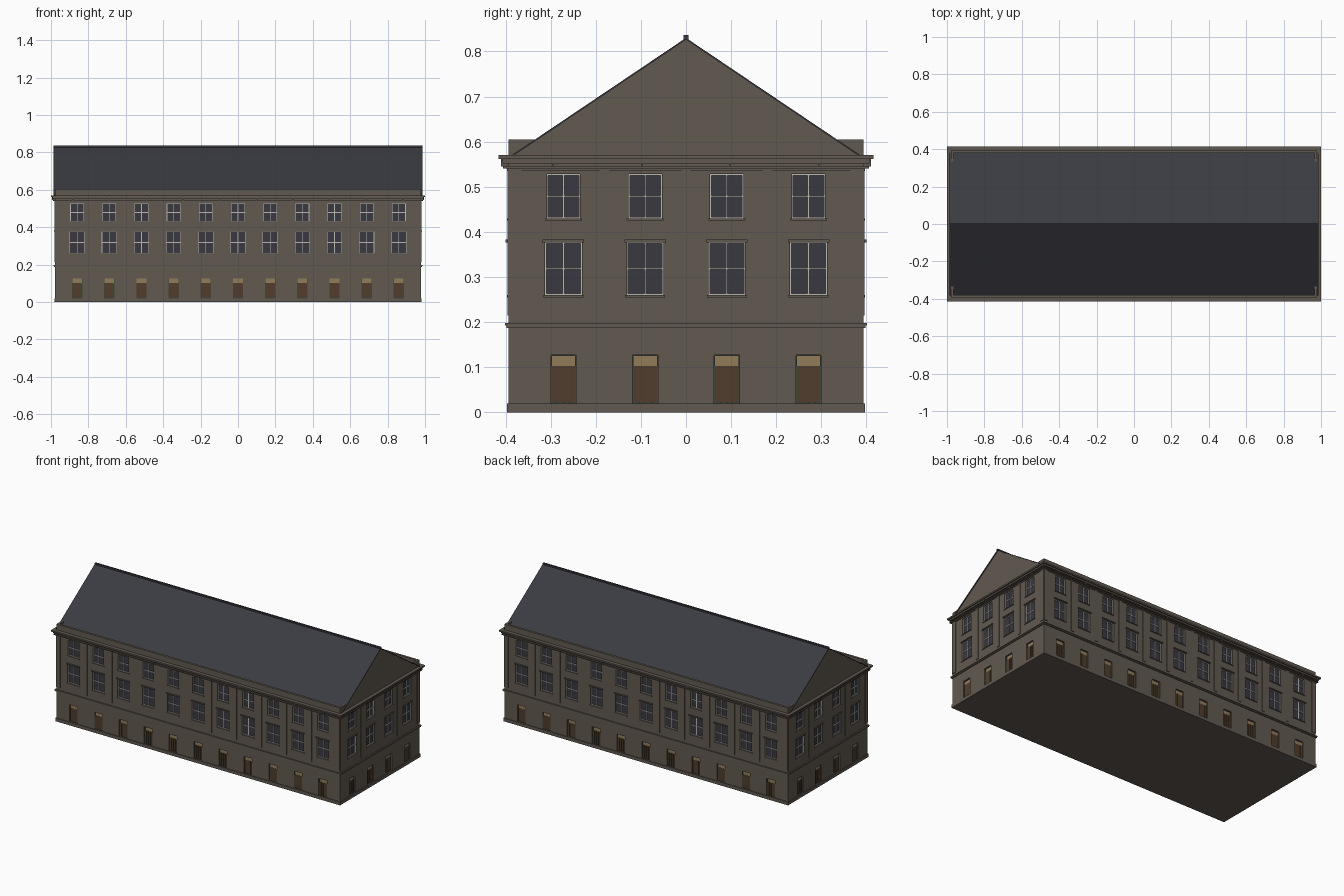
import bpy, bmesh
from math import pi
from mathutils import Matrix, Vector

if "Cube" in bpy.data.objects:
    bpy.data.objects.remove(bpy.data.objects["Cube"])

HX, HY = 0.978, 0.393      # half size of the walls
RECESS = 0.012


def material(name, rgb):
    m = bpy.data.materials.new(name)
    m.use_nodes = True
    m.diffuse_color = (*rgb, 1)
    bsdf = m.node_tree.nodes["Principled BSDF"]
    bsdf.inputs["Base Color"].default_value = (*rgb, 1)
    bsdf.inputs["Roughness"].default_value = 0.8
    return m


stone = material("brown stone", (0.12, 0.1, 0.08))
slate = material("dark slate", (0.043, 0.044, 0.055))
glass = material("dark glass", (0.042, 0.04, 0.052))
paint = material("pale frame paint", (0.5, 0.48, 0.43))
wood = material("door wood", (0.08, 0.048, 0.026))
tan = material("tan transom", (0.29, 0.2, 0.1))
green = material("green door frame", (0.045, 0.065, 0.05))

parts = {}


def box(part, mat, u, d, z, frame=Matrix()):
    """Add a box spanning the ranges u (along), d (depth) and z to a part."""
    bm = parts.setdefault(part, (bmesh.new(), mat))[0]
    centre = Vector([(a + b) / 2 for a, b in (u, d, z)])
    size = [b - a for a, b in (u, d, z)]
    bmesh.ops.create_cube(bm, size=1, matrix=frame @ Matrix.Translation(centre) @ Matrix.Diagonal((*size, 1)))


def band(part, grow, z0, z1):
    """A slab running round the whole building, standing out from the walls."""
    box(part, stone, (-HX - grow, HX + grow), (-HY - grow, HY + grow), (z0, z1))


def prism(part, mat, profile, half):
    """Extrude a y-z profile along x."""
    bm = parts.setdefault(part, (bmesh.new(), mat))[0]
    face = bm.faces.new([bm.verts.new((-half, y, z)) for y, z in profile])
    new = bmesh.ops.extrude_face_region(bm, geom=[face])["geom"]
    bmesh.ops.translate(bm, vec=(2 * half, 0, 0), verts=[g for g in new if isinstance(g, bmesh.types.BMVert)])
    bmesh.ops.recalc_face_normals(bm, faces=bm.faces)


def finish(part):
    bm, mat = parts[part]
    mesh = bpy.data.meshes.new(part)
    bm.to_mesh(mesh)
    bm.free()
    mesh.materials.append(mat)
    obj = bpy.data.objects.new(part, mesh)
    bpy.context.collection.objects.link(obj)
    return obj


def frame_border(part, mat, u, w, z0, z1, t, d, m):
    """Four thin strips round an opening."""
    for s in (-1, 1):
        e = u + s * (w / 2 - t / 2)
        box(part, mat, (e - t / 2, e + t / 2), d, (z0, z1), m)
    box(part, mat, (u - w / 2, u + w / 2), d, (z0, z0 + t), m)
    box(part, mat, (u - w / 2, u + w / 2), d, (z1 - t, z1), m)


def window(u, w, z0, z1, m):
    box("opening_cutters", stone, (u - w / 2, u + w / 2), (-0.05, RECESS), (z0, z1), m)
    box("window_glass", glass, (u - w / 2, u + w / 2), (RECESS - 0.003, RECESS + 0.002), (z0, z1), m)
    depth = (RECESS - 0.007, RECESS)
    frame_border("window_frames", paint, u, w, z0, z1, 0.003, depth, m)
    mid = (z0 + z1) / 2
    box("window_frames", paint, (u - 0.002, u + 0.002), depth, (z0, z1), m)
    box("window_frames", paint, (u - w / 2, u + w / 2), depth, (mid - 0.002, mid + 0.002), m)
    box("window_sills", stone, (u - w / 2 - 0.004, u + w / 2 + 0.004), (-0.004, 0.002), (z0 - 0.005, z0), m)


def door(u, m):
    w, z0, z1, split = 0.056, 0.02, 0.127, 0.103
    box("opening_cutters", stone, (u - w / 2, u + w / 2), (-0.05, RECESS), (z0, z1), m)
    box("door_transoms", tan, (u - w / 2, u + w / 2), (RECESS - 0.004, RECESS + 0.002), (split, z1), m)
    box("door_backs", wood, (u - w / 2, u + w / 2), (RECESS - 0.003, RECESS + 0.002), (z0, split), m)
    plank = w / 4
    for i in range(4):
        p = u - w / 2 + i * plank
        box("door_planks", wood, (p + 0.001, p + plank - 0.001), (RECESS - 0.006, RECESS), (z0, split), m)
    frame_border("door_frames", green, u, w, z0, z1, 0.002, (RECESS - 0.008, RECESS), m)


# Facades: local x runs along the wall, local y points inwards
for side in range(4):
    long_side = side % 2 == 0
    dist, half = (HY, HX) if long_side else (HX, HY)
    count, step = (11, 0.172) if long_side else (4, 0.181)
    m = Matrix.Rotation(side * pi / 2, 4, 'Z') @ Matrix.Translation((0, -dist, 0))
    for i in range(count):
        u = (i - (count - 1) / 2) * step
        window(u, 0.074, 0.43, 0.528, m)
        window(u, 0.081, 0.26, 0.377, m)
        box("window_lintels", stone, (u - 0.046, u + 0.046), (-0.007, 0.002), (0.377, 0.383), m)
        door(u, m)
        # Pilaster strips between the bays
        if i:
            p = u - step / 2
            box("pilasters", stone, (p - 0.01, p + 0.01), (-0.003, 0.002), (0.215, 0.535), m)
    for s in (-1, 1):
        e = s * (half - 0.014)
        box("pilasters", stone, (e - 0.014, e + 0.014), (-0.003, 0.002), (0.215, 0.535), m)
    # Cornice brackets
    brackets = 10 if long_side else 4
    for i in range(brackets):
        b = (i - (brackets - 1) / 2) * 0.196
        box("cornice_brackets", stone, (b - 0.002, b + 0.002), (-0.017, 0.002), (0.545, 0.561), m)
    # Parapet wall
    box("parapet", stone, (-half, half), (0, 0.014), (0.565, 0.605), m)

# Bands round the building
band("plinth", 0.004, 0, 0.02)
band("string_course", 0.005, 0.187, 0.193)
band("string_course", 0.008, 0.193, 0.198)
band("cornice", 0.004, 0.535, 0.54)
band("cornice", 0.012, 0.54, 0.546)
band("cornice", 0.014, 0.552, 0.561)
band("cornice", 0.022, 0.561, 0.57)

# Gable body and slate roof
prism("gables", stone, [(-0.388, 0.565), (0.388, 0.565), (0, 0.826)], HX + 0.002)
prism("roof", slate, [(-0.385, 0.571), (0, 0.83), (0.385, 0.571), (0.385, 0.567), (0, 0.826), (-0.385, 0.567)], HX + 0.008)
box("ridge_cap", slate, (-HX - 0.008, HX + 0.008), (-0.005, 0.005), (0.826, 0.836))

# Walls with recessed openings
box("walls", stone, (-HX, HX), (-HY, HY), (0, 0.567))
objects = {name: finish(name) for name in parts}
cutters = objects["opening_cutters"]
cutters.hide_render = True
cutters.hide_viewport = True
cutters.display_type = 'WIRE'
cut = objects["walls"].modifiers.new("openings", 'BOOLEAN')
cut.operation = 'DIFFERENCE'
cut.solver = 'EXACT'
cut.object = cutters
